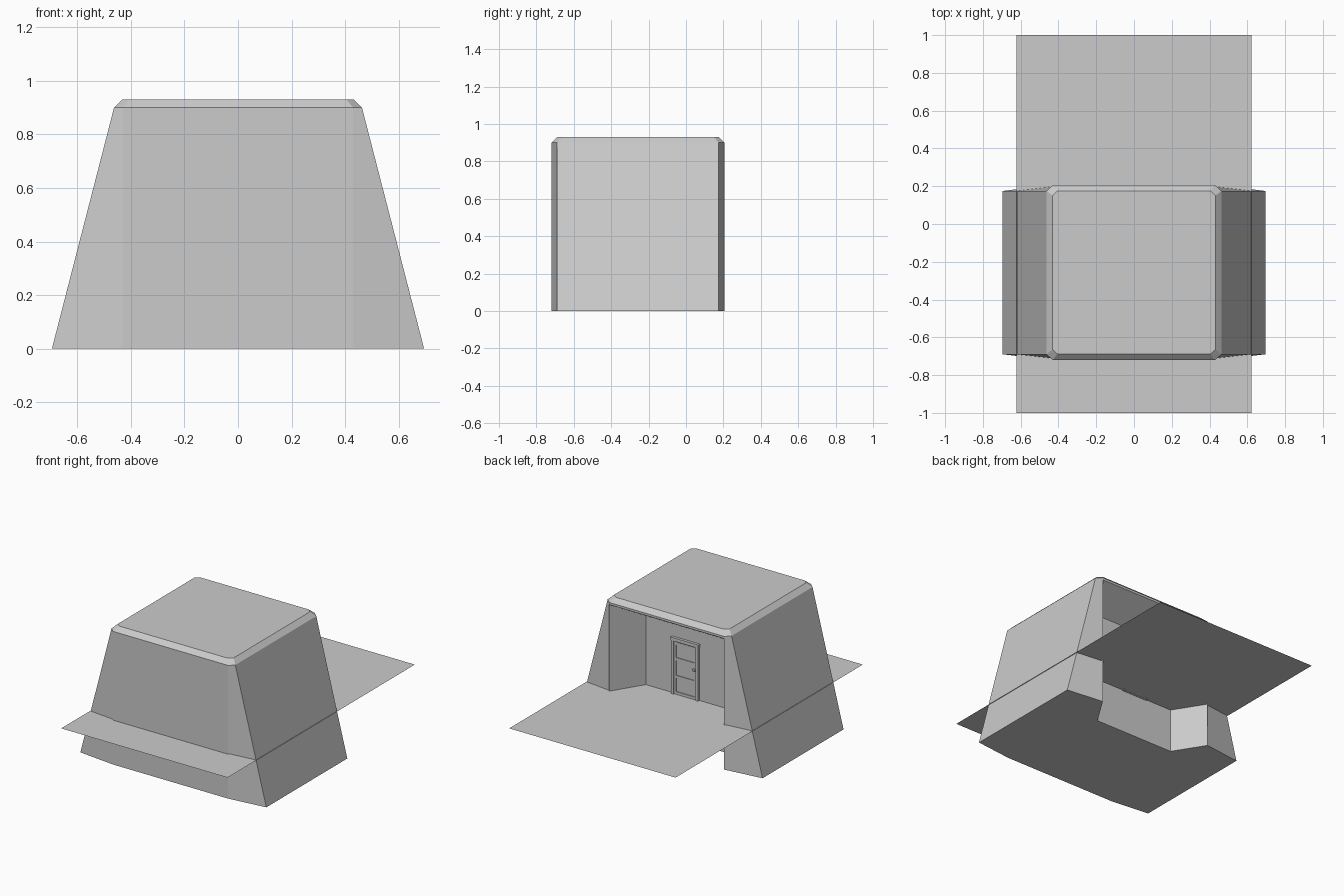
import bpy, bmesh

if "Cube" in bpy.data.objects:
    bpy.data.objects.remove(bpy.data.objects["Cube"])

mat = bpy.data.materials.new("light_grey")
mat.diffuse_color = (0.6, 0.6, 0.6, 1)
mat.use_nodes = True
mat.node_tree.nodes["Principled BSDF"].inputs["Base Color"].default_value = mat.diffuse_color


def make(name, verts, faces, mirror=False):
    me = bpy.data.meshes.new(name)
    me.from_pydata(verts, [], faces)
    me.materials.append(mat)
    ob = bpy.data.objects.new(name, me)
    bpy.context.collection.objects.link(ob)
    bm = bmesh.new()
    bm.from_mesh(me)
    bmesh.ops.remove_doubles(bm, verts=bm.verts, dist=1e-5)
    if mirror:  # mirror the half across x = 0
        geo = bm.verts[:] + bm.edges[:] + bm.faces[:]
        bmesh.ops.mirror(bm, geom=geo, axis='X', merge_dist=1e-4)
    bmesh.ops.recalc_face_normals(bm, faces=bm.faces)
    bm.to_mesh(me)
    bm.free()
    return ob


def box(name, x0, x1, y0, y1, z0, z1):
    v = [(x, y, z) for x in (x0, x1) for y in (y0, y1) for z in (z0, z1)]
    f = [(0, 1, 3, 2), (4, 6, 7, 5), (0, 4, 5, 1), (2, 3, 7, 6), (0, 2, 6, 4), (1, 5, 7, 3)]
    return make(name, v, f)


# tapered building, right half, with a splayed recess in the back
base = [(0, -.72), (.43, -.72), (.695, -.69), (.695, .175), (.43, .207), (.3, 0), (0, 0)]
eave = [(0, -.72), (.43, -.72), (.463, -.69), (.463, .175), (.43, .207), (0, .207)]
roof = [(0, -.688), (.405, -.688), (.432, -.664), (.432, .15), (.405, .175), (0, .175)]
verts = [(x, y, 0) for x, y in base]                # 0-6
verts += [(x, y, .9) for x, y in eave]              # 7-12
verts += [(x, y, .93) for x, y in roof]             # 13-18
verts += [(.43, .207, .885), (0, .207, .885), (.3, 0, .765), (0, 0, .765)]  # 19-22
faces = [tuple(range(7)), tuple(range(13, 19))]                 # floor, roof
faces += [(i, i + 1, i + 8, i + 7) for i in range(3)]           # outer walls
faces += [(3, 4, 19, 11, 10)]                                   # back corner
faces += [(i, i + 1, i + 7, i + 6) for i in range(7, 12)]       # roof bevel
faces += [(19, 20, 12, 11), (4, 5, 21, 19), (5, 6, 22, 21), (19, 21, 22, 20)]  # recess
make("building", verts, faces, mirror=True)

# ground sheet through the walls
Z = .3
make("ground_sheet", [(-.622, -1, Z), (.622, -1, Z), (.622, 1, Z), (-.622, 1, Z)], [(0, 1, 2, 3)])

# door in the recess
box("door_panel", -.085, .085, -.002, .004, Z - .005, .665)
for s, side in ((-1, "left"), (1, "right")):
    a, b = sorted((s * .083, s * .1))
    box("door_post_" + side, a, b, -.002, .016, Z - .005, .665)
    a, b = sorted((s * .068, s * .083))
    box("door_stile_" + side, a, b, -.002, .009, Z, .655)
box("door_lintel", -.104, .104, -.002, .018, .66, .682)
for i, z in enumerate((.3, .41, .53, .635)):
    box("door_rail_%d" % i, -.07, .07, -.002, .009, z, z + .018)
box("door_handle", -.078, -.06, -.002, .02, .495, .507)
